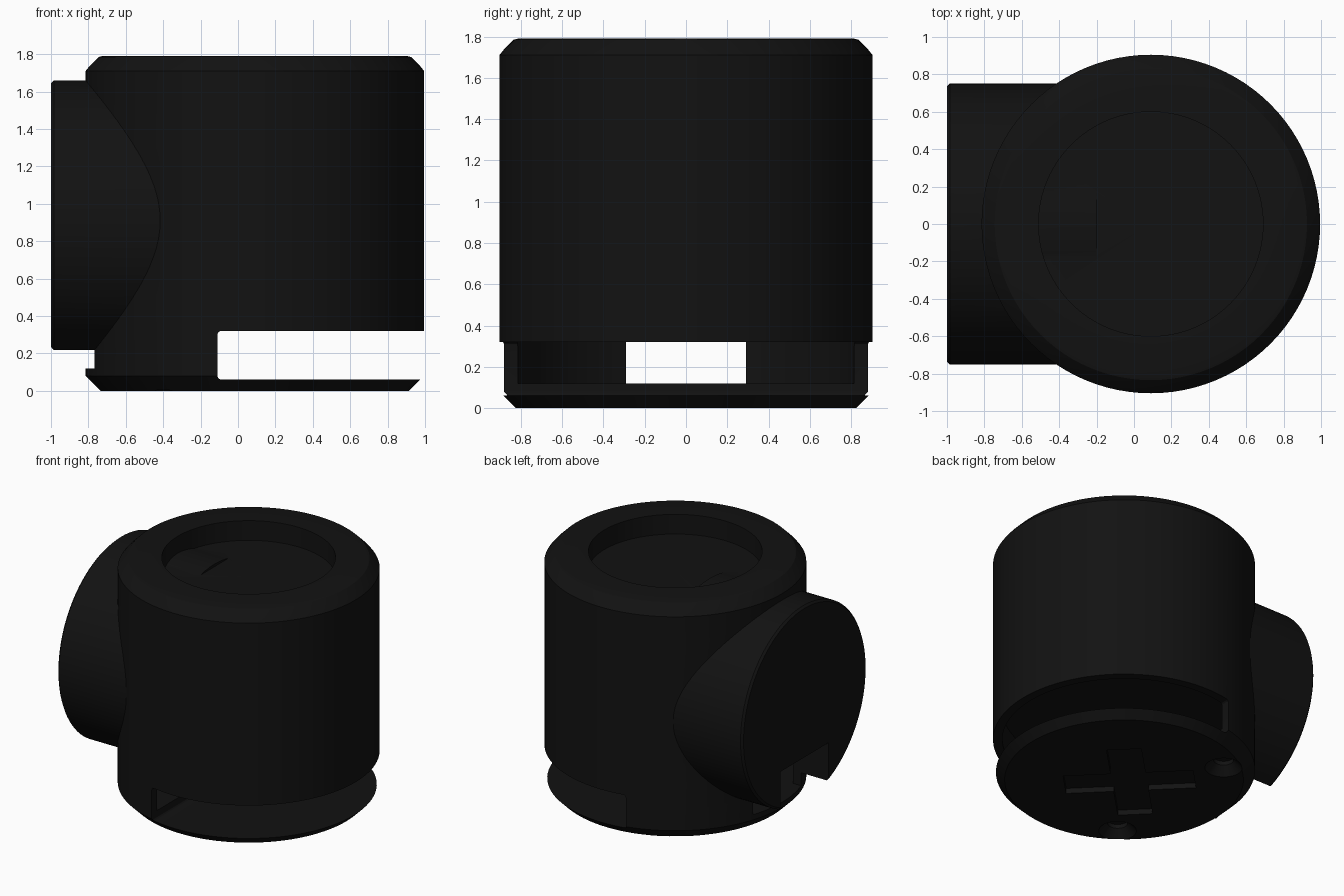
import bpy, bmesh, math
from mathutils import Matrix

if "Cube" in bpy.data.objects:
    bpy.data.objects.remove(bpy.data.objects["Cube"])

CX, R = 0.09, 0.905      # axis position and radius of the main drum


def finish(bm, name):
    bmesh.ops.recalc_face_normals(bm, faces=bm.faces)
    mesh = bpy.data.meshes.new(name)
    bm.to_mesh(mesh)
    bm.free()
    obj = bpy.data.objects.new(name, mesh)
    bpy.context.collection.objects.link(obj)
    return obj


def lathe(name, profile, matrix, steps=96):
    """Revolve (radius, height) points about local z, then place the result."""
    bm = bmesh.new()
    verts = [bm.verts.new((r, 0, z)) for r, z in profile]
    edges = [bm.edges.new(pair) for pair in zip(verts, verts[1:])]
    bmesh.ops.spin(bm, geom=verts + edges, cent=(0, 0, 0), axis=(0, 0, 1),
                   angle=math.tau, steps=steps, use_merge=False)
    bmesh.ops.remove_doubles(bm, verts=bm.verts, dist=1e-4)
    bmesh.ops.transform(bm, matrix=matrix, verts=bm.verts)
    return finish(bm, name)


def box(name, lo, hi, bevel=0.0, turn=0.0):
    bm = bmesh.new()
    size = [b - a for a, b in zip(lo, hi)]
    mid = [(a + b) / 2 for a, b in zip(lo, hi)]
    bmesh.ops.create_cube(bm, size=1, matrix=Matrix.Translation(mid)
                          @ Matrix.Rotation(turn, 4, 'Z') @ Matrix.Diagonal((*size, 1)))
    if bevel:
        bmesh.ops.bevel(bm, geom=bm.edges[:], offset=bevel, segments=3,
                        profile=0.5, affect='EDGES')
    return finish(bm, name)


def combine(target, tool, operation):
    mod = target.modifiers.new(operation.lower(), 'BOOLEAN')
    mod.object, mod.operation, mod.solver = tool, operation, 'EXACT'
    bpy.context.view_layer.objects.active = target
    bpy.ops.object.modifier_apply(modifier=mod.name)
    bpy.data.objects.remove(tool, do_unlink=True)


# Main drum with chamfered rims and a round recess in the top
drum_axis = Matrix.Translation((CX, 0, 0))
housing = lathe("housing", [(0, 0), (R - 0.08, 0), (R, 0.08), (R, 1.71), (R - 0.02, 1.735),
                            (R - 0.07, 1.785), (R - 0.09, 1.79), (0.6, 1.79),
                            (0.6, 1.64), (0, 1.64)], drum_axis)

# Sideways round neck ending at x = -1
neck_axis = Matrix.Translation((-1, 0, 0.91)) @ Matrix.Rotation(math.pi / 2, 4, 'Y')
combine(housing, lathe("side_neck", [(0, 0), (0.735, 0), (0.75, 0.015), (0.75, 0.8), (0, 0.8)],
                       neck_axis), 'UNION')

# Inner cavity, open half-round slot and the notch under the neck
cuts = [
    lathe("cavity", [(0, 0.12), (0.84, 0.12), (0.84, 0.55), (0, 0.55)], drum_axis),
    box("slot", (-0.11, -1.2, 0.06), (1.3, 1.2, 0.32), bevel=0.02),
    box("neck_notch", (-1.2, -0.29, 0.12), (-0.5, 0.29, 0.51)),
]

# Shallow diagonal cross recess in the underside
cross = box("cross_a", (-0.41, -0.12, -0.1), (0.49, 0.12, 0.04), turn=math.pi / 4)
combine(cross, box("cross_b", (-0.41, -0.12, -0.11), (0.49, 0.12, 0.04), turn=-math.pi / 4), 'UNION')
cuts.append(cross)

# Two countersunk screw holes in the underside
for side in (-1, 1):
    cuts.append(lathe("screw_hole", [(0, -0.05), (0.13, -0.05), (0.13, 0), (0.07, 0.06),
                                     (0.07, 0.09), (0, 0.09)],
                      Matrix.Translation((CX - 0.42, side * 0.57, 0)), steps=32))

for cutter in cuts:
    combine(housing, cutter, 'DIFFERENCE')

# Black finish
black = bpy.data.materials.new("black_plastic")
black.diffuse_color = (0.006, 0.006, 0.006, 1)
black.use_nodes = True
black.node_tree.nodes["Principled BSDF"].inputs["Base Color"].default_value = black.diffuse_color
housing.data.materials.clear()
housing.data.materials.append(black)

bpy.ops.object.select_all(action='DESELECT')
housing.select_set(True)
bpy.context.view_layer.objects.active = housing
bpy.ops.object.shade_smooth_by_angle(angle=math.radians(30))
